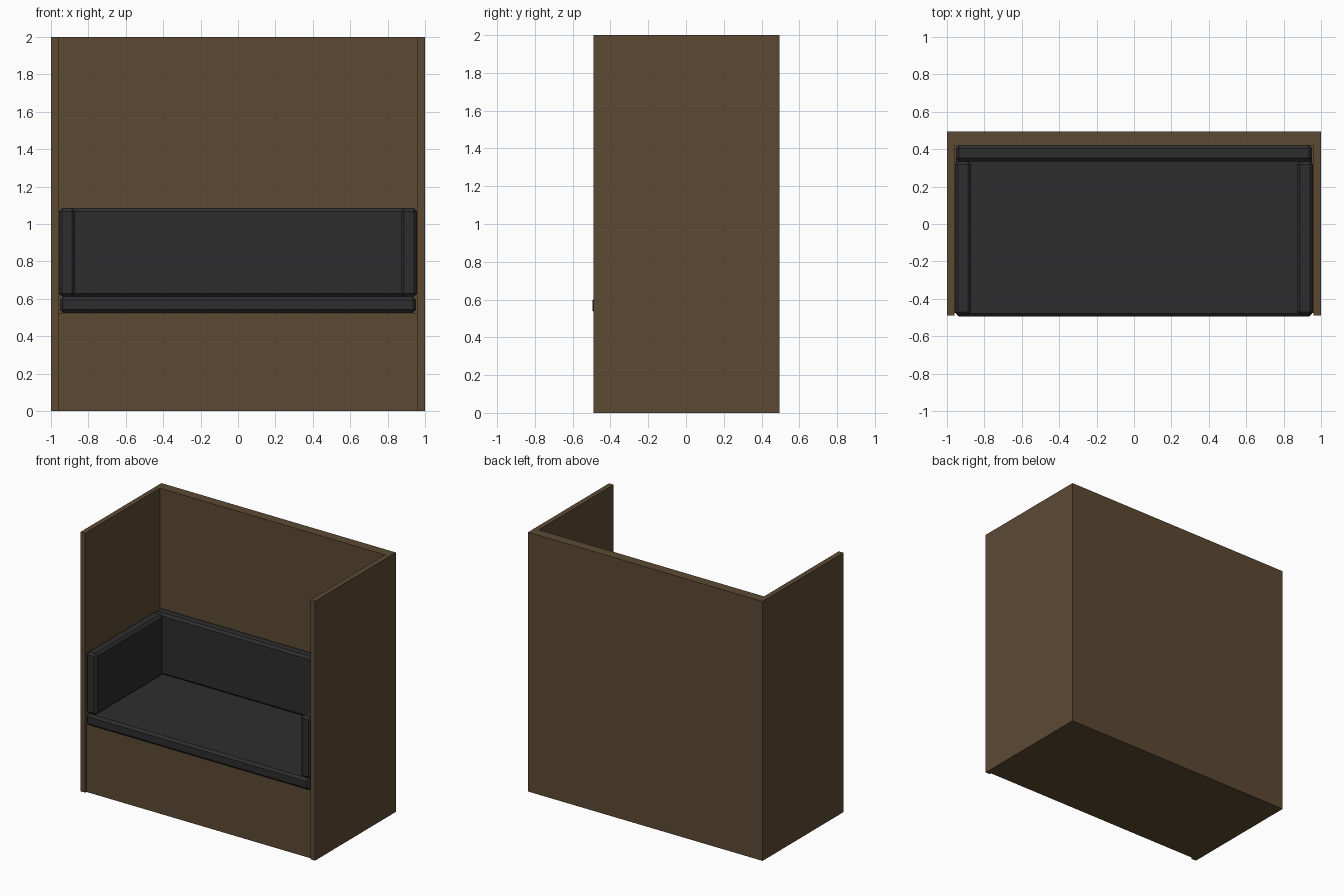
import bpy

if "Cube" in bpy.data.objects:
    bpy.data.objects.remove(bpy.data.objects["Cube"])


def material(name, color):
    mat = bpy.data.materials.new(name)
    mat.diffuse_color = color
    mat.use_nodes = True
    mat.node_tree.nodes["Principled BSDF"].inputs["Base Color"].default_value = mat.diffuse_color
    return mat


wood = material("brown_wood", (0.107, 0.068, 0.034, 1))
fabric = material("dark_upholstery", (0.027, 0.027, 0.027, 1))


def box(name, x, y, z, mat, chamfer=0):
    """Box given by (min, max) ranges, with an optional flat chamfer."""
    bpy.ops.mesh.primitive_cube_add(
        size=1, location=[(a + b) / 2 for a, b in (x, y, z)])
    ob = bpy.context.object
    ob.name = name
    ob.scale = [b - a for a, b in (x, y, z)]
    bpy.ops.object.transform_apply(location=False, rotation=False, scale=True)
    ob.data.materials.append(mat)
    if chamfer:
        mod = ob.modifiers.new("chamfer", 'BEVEL')
        mod.width = chamfer
        mod.segments = 1
    return ob


# Wooden shell: tall back and solid plinth between the side panels
box("back_panel", (-0.96, 0.96), (0.42, 0.495), (0, 2), wood)
box("base_plinth", (-0.96, 0.96), (-0.475, 0.42), (0, 0.525), wood)

# Seat and backrest cushions
box("seat_cushion", (-0.953, 0.953), (-0.495, 0.42), (0.525, 0.612), fabric, 0.017)
box("back_cushion", (-0.953, 0.953), (0.335, 0.42), (0.612, 1.085), fabric, 0.017)

# Side panels and arm cushions, mirrored left and right
for side, s in (("left", -1), ("right", 1)):
    box(side + "_panel", sorted((s * 0.96, s)), (-0.49, 0.495), (0, 2), wood)
    box(side + "_arm_cushion", sorted((s * 0.871, s * 0.958)), (-0.487, 0.335),
        (0.612, 1.085), fabric, 0.017)
